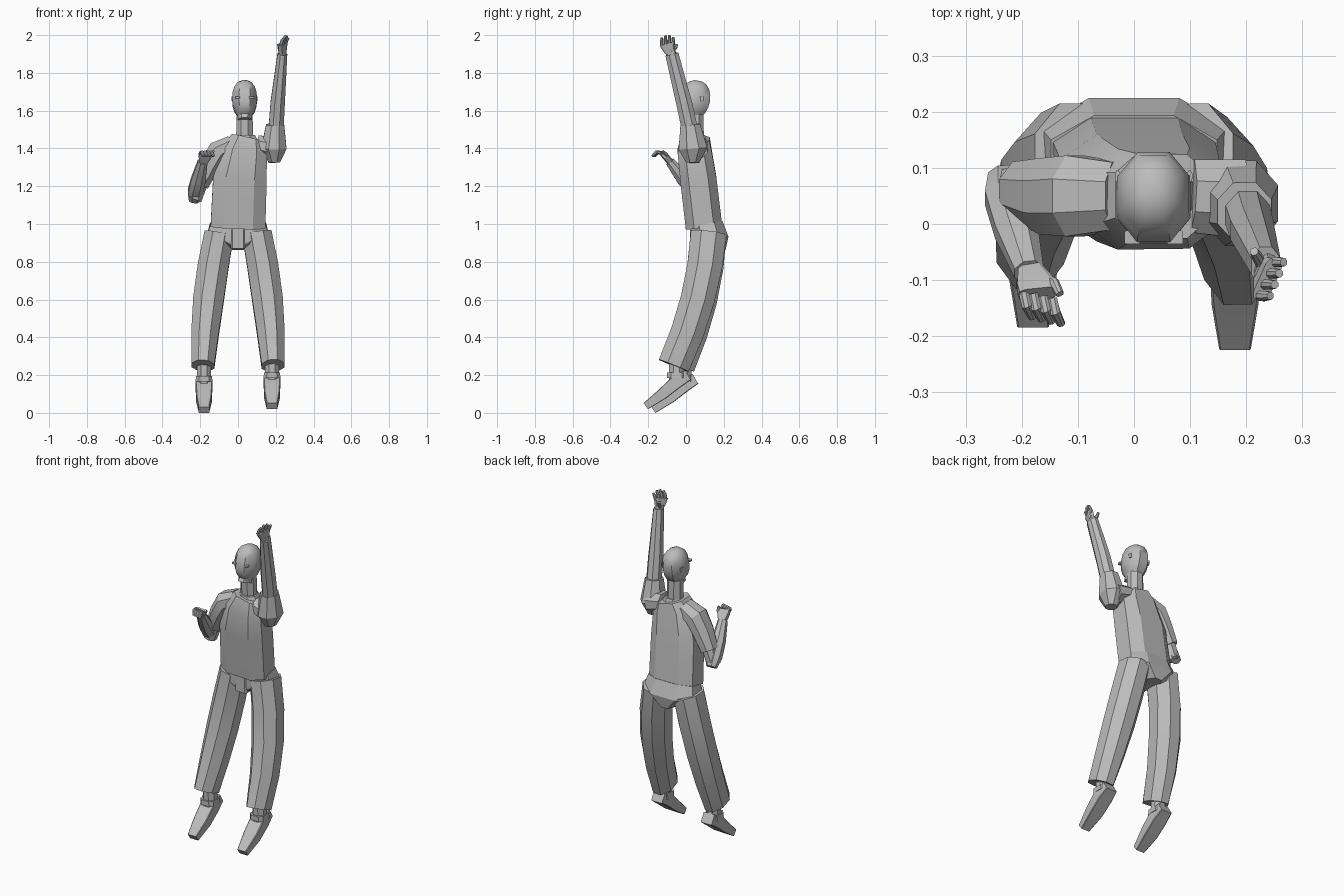
import bpy
import bmesh
from math import radians, sin, cos, pi
from mathutils import Vector

if "Cube" in bpy.data.objects:
    bpy.data.objects.remove(bpy.data.objects["Cube"], do_unlink=True)

shade = .5
grey = bpy.data.materials.new("plain grey")
grey.use_nodes = True
grey.diffuse_color = (shade, shade, shade, 1)
grey.node_tree.nodes["Principled BSDF"].inputs["Base Color"].default_value = grey.diffuse_color

SIDEWAYS = Vector((1, 0, 0))
UPWARD = Vector((0, 0, 1))
TURNED = Vector((.9, -.4, 0))


def loft(name, *stations, flat=.42, smooth=25, across=SIDEWAYS):
    """Eight-sided skin along stations of (x, y, z, half width, half depth)."""
    bm = bmesh.new()
    centres = [Vector(station[:3]) for station in stations]
    last = len(centres) - 1
    quarter = [(flat, -1), (1, -flat), (1, flat), (flat, 1)]
    corners = quarter + [(-a, -b) for a, b in quarter]
    rings = []
    for i, (centre, station) in enumerate(zip(centres, stations)):
        along = (centres[min(i + 1, last)] - centres[max(i - 1, 0)]).normalized()
        wide = (across - along * across.dot(along)).normalized() * station[3]
        deep = along.cross(wide).normalized() * station[4]
        rings.append([bm.verts.new(centre + wide * a + deep * b) for a, b in corners])
    for low, high in zip(rings, rings[1:]):
        for j in range(len(low)):
            bm.faces.new((low[j - 1], low[j], high[j], high[j - 1]))
    bm.faces.new(rings[0])
    bm.faces.new(rings[-1])
    bmesh.ops.recalc_face_normals(bm, faces=bm.faces)
    mesh = bpy.data.meshes.new(name)
    bm.to_mesh(mesh)
    bm.free()
    mesh.materials.append(grey)
    part = bpy.data.objects.new(name, mesh)
    bpy.context.collection.objects.link(part)
    bpy.ops.object.select_all(action="DESELECT")
    part.select_set(True)
    bpy.context.view_layer.objects.active = part
    bpy.ops.object.shade_smooth_by_angle(angle=radians(smooth))


# Shirt body, leaning slightly to the raised arm
loft("shirt", (0, .095, .985, .145, .097), (.01, .065, 1.24, .142, .096),
     (.035, .045, 1.39, .12, .09), (.05, .05, 1.455, .085, .075), flat=.54)
loft("collar", (.04, .05, 1.44, .065, .06), (.04, .05, 1.47, .05, .05))

# Hips and the panel between the legs
loft("hips", (0, .12, .87, .045, .09), (0, .125, .925, .168, .1),
     (0, .11, 1, .148, .085), flat=.48)
loft("crotch_panel", (0, .07, .87, .038, .05), (0, .07, .97, .038, .05), flat=.8)

# Neck and egg-shaped head, chin forward
head_x = .035
loft("neck", (head_x, .055, 1.44, .045, .04), (head_x, .05, 1.6, .042, .042))
skull = []
for step in range(-3, 5):
    lift = sin(step * pi / 9)
    radius = .066 * cos(step * pi / 9) ** .8
    skull.append((head_x, .047 + .018 * lift, 1.66 + .1 * lift, radius, radius * 1.22))
loft("head", (head_x, .025, 1.55, .036, .05), *skull, flat=.45, smooth=40)

for side, label in ((1, "left"), (-1, "right")):
    # Small brow and ear pieces
    brow_x = head_x + side * .038
    loft(label + "_brow", (brow_x, -.024, 1.665, .014, .012),
         (brow_x, -.024, 1.675, .014, .012), flat=.8)
    ear_x = head_x + side * .064
    loft(label + "_ear", (ear_x, .085, 1.65, .005, .008), (ear_x, .085, 1.675, .005, .01))

    # Bowed trouser leg; the right one trails a little
    trail = .04 if side < 0 else 0
    drop = trail / 2
    leg = []
    for step in range(5):
        t = step / 4
        leg.append((side * (.1 + .14 * t - .055 * t * t),
                    .12 + (trail * .7 - .05) * t - .135 * t * t,
                    .95 - .7 * t, .078 - .018 * t + .012 * sin(pi * t), .095 - .01 * t))
    loft(label + "_trouser_leg", *leg)

    # Ankle, cuff and pointed shoe
    foot_x = side * .18
    ankle_y = trail - .05
    loft(label + "_ankle", (foot_x, ankle_y, .28, .035, .04),
         (foot_x, ankle_y, .15 - drop, .04, .04))
    loft(label + "_shoe_cuff", (foot_x, ankle_y, .215 - drop, .042, .05),
         (foot_x, ankle_y, .185 - drop, .045, .05), flat=.6)
    loft(label + "_shoe", (foot_x, trail + .01, .2 - drop, .036, .03),
         (foot_x, ankle_y, .165 - drop, .044, .036),
         (foot_x, trail - .125, .1 - drop, .042, .03),
         (foot_x, trail - .213, .036 - drop, .028, .02), flat=.9)

# Raised left arm
loft("left_shoulder", (.1, .05, 1.42, .05, .065), (.19, .045, 1.4, .06, .07), across=UPWARD)
loft("left_sleeve", (.193, .035, 1.325, .03, .035), (.19, .037, 1.4, .067, .076),
     (.197, .022, 1.525, .048, .052))
loft("left_forearm", (.2, .025, 1.48, .04, .043), (.21, -.01, 1.64, .038, .042),
     (.235, -.075, 1.9, .026, .035))
loft("left_wrist", (.235, -.075, 1.89, .018, .025), (.235, -.085, 1.92, .018, .027), across=TURNED)
loft("left_palm", (.235, -.085, 1.91, .016, .026), (.238, -.1, 1.955, .015, .04),
     flat=.7, across=TURNED)

# Bent right arm
loft("right_sleeve", (-.03, .05, 1.425, .045, .06), (-.105, .05, 1.385, .058, .072),
     (-.15, .05, 1.31, .052, .068), (-.2, .06, 1.21, .045, .052))
loft("right_upper_arm", (-.18, .06, 1.26, .036, .04), (-.228, .06, 1.13, .036, .038))
loft("right_forearm", (-.23, .085, 1.125, .03, .025), (-.226, .05, 1.17, .04, .04),
     (-.21, -.01, 1.235, .038, .038), (-.187, -.085, 1.33, .026, .024))
loft("right_palm", (-.185, -.085, 1.33, .022, .018), (-.175, -.11, 1.36, .034, .018),
     (-.172, -.125, 1.375, .032, .015), flat=.7)


def digit(name, base, bend, reach):
    """Thin two-jointed finger: base point, offset to the joint, offset to the tip."""
    base = Vector(base)
    joint = base + Vector(bend)
    tip = joint + Vector(reach)
    loft(name, (*base, .009, .009), (*joint, .009, .009), (*tip, .007, .007))


# Fingers spread in a row across each palm, and the thumbs
for i, finger in enumerate(("little", "ring", "middle", "index")):
    rise = .015 + .014 * sin(i)
    digit(f"left_{finger}_finger", (.008 * i + .226, .02 * i - .128, 1.948),
          (.007, 0, .022), (.01, 0, rise))
    digit(f"right_{finger}_finger", (.017 * i - .197, -.122 - .004 * i, 1.375),
          (.006, -.024, .006), (.01, -.02, -.022))
digit("left_thumb", (.228, -.075, 1.912), (-.01, .02, .02), (-.004, .006, .02))
digit("right_thumb", (-.165, -.095, 1.345), (.023, -.01, .025), (.01, -.02, .015))
